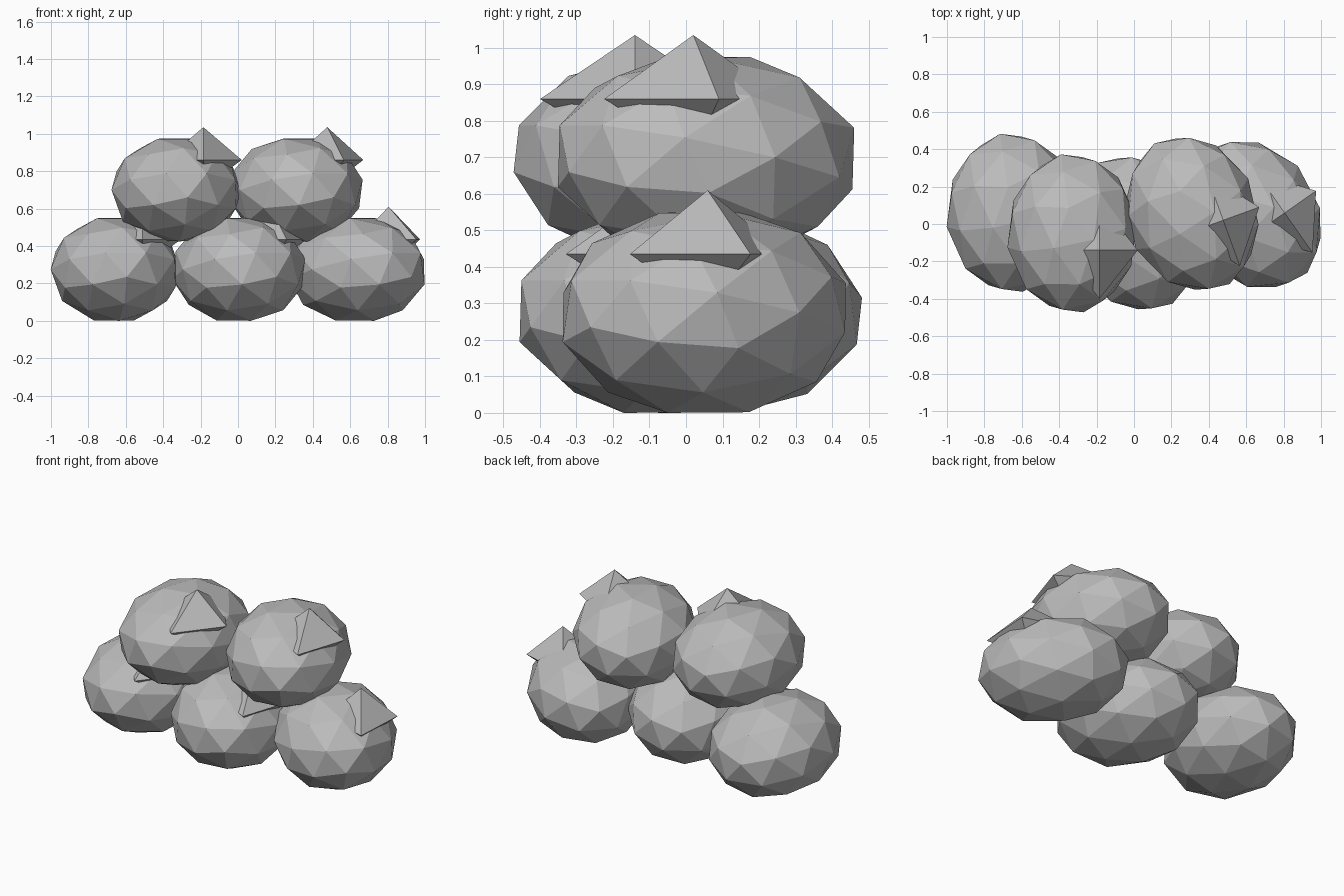
import bpy
import bmesh
from math import radians
from mathutils import Matrix, Vector

default = bpy.data.objects.get("Cube")
if default:
    bpy.data.objects.remove(default, do_unlink=True)

# One plain grey cloth colour
cloth = bpy.data.materials.new("grey_cloth")
cloth.use_nodes = True
cloth.diffuse_color = (0.5, 0.5, 0.5, 1)
cloth.node_tree.nodes["Principled BSDF"].inputs["Base Color"].default_value = (0.5, 0.5, 0.5, 1)


def add_part(name, bm, place):
    bmesh.ops.recalc_face_normals(bm, faces=bm.faces)
    mesh = bpy.data.meshes.new(name)
    bm.to_mesh(mesh)
    bm.free()
    mesh.materials.append(cloth)
    obj = bpy.data.objects.new(name, mesh)
    obj.matrix_world = place
    bpy.context.collection.objects.link(obj)


def sack_body(name, place):
    # Faceted ball with its pole towards the back, tipped a little, then squashed
    bm = bmesh.new()
    bmesh.ops.create_icosphere(bm, subdivisions=2, radius=1)
    pole_back = Matrix(((0, 1, 0), (0, 0, 1), (1, 0, 0))).to_4x4()
    tip = Matrix.Rotation(radians(10), 4, 'Z') @ Matrix.Rotation(radians(8), 4, 'X')
    squash = Matrix.Diagonal((0.352, 0.433, 0.29, 1))
    bm.transform(squash @ tip @ pole_back)
    add_part(name, bm, place)


def sack_corner(name, place):
    # Four-sided peak with a shallower point sunk into the sack
    bm = bmesh.new()
    centre = Vector((0.145, -0.09, 0.16))
    rim = [bm.verts.new(centre + Vector(p)) for p in
           ((0.205, 0, 0), (0, 0.26, 0), (-0.205, 0, 0), (0, -0.26, 0))]
    for height in (0.175, -0.15):
        tip = bm.verts.new(centre + Vector((0, 0, height)))
        for i in range(4):
            bm.faces.new((rim[i], rim[(i + 1) % 4], tip))
    add_part(name, bm, place)


# Three sacks below, two resting on top
sacks = {
    "bottom_right": ((-0.655, 0.06, 0.275), 0),
    "bottom_middle": ((0.005, -0.05, 0.275), 20),
    "bottom_left": ((0.635, 0.05, 0.275), 35),
    "top_right": ((-0.33, -0.05, 0.70), 0),
    "top_left": ((0.31, 0.055, 0.70), 20),
}
for name, (position, turn) in sacks.items():
    place = Matrix.Translation(position) @ Matrix.Rotation(radians(turn), 4, 'Z')
    sack_body(name + "_sack", place)
    sack_corner(name + "_sack_corner", place)
